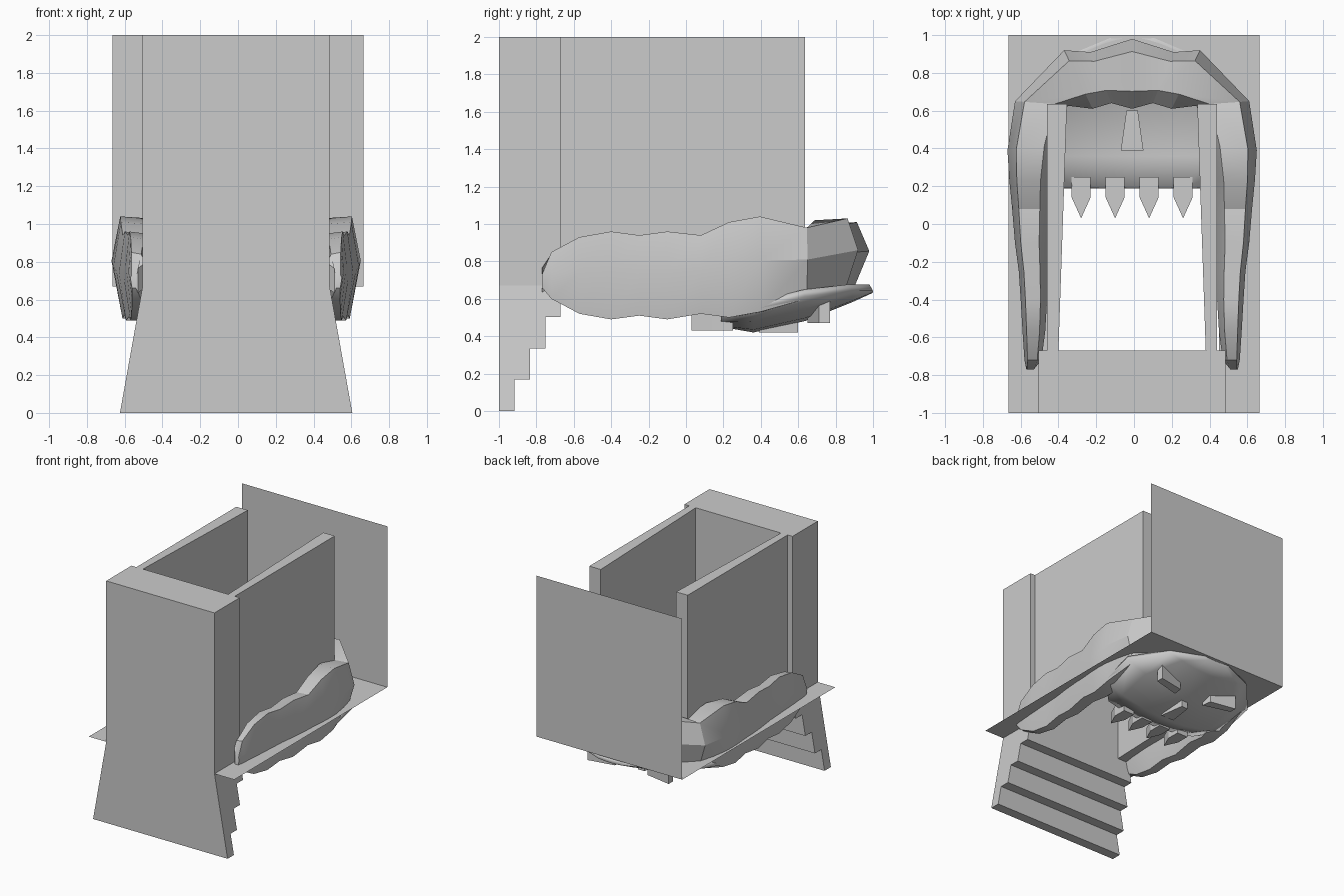
import bpy, bmesh, math

old = bpy.data.objects.get("Cube")
if old:
    bpy.data.objects.remove(old, do_unlink=True)

GREY = (0.6, 0.6, 0.6, 1)
mat = bpy.data.materials.new("plain_grey")
mat.use_nodes = True
mat.diffuse_color = GREY
mat.node_tree.nodes["Principled BSDF"].inputs["Base Color"].default_value = GREY
CX = -0.01  # centre line of the chair and jaw


def make(name, bm, mirror=False, smooth=False, x=CX):
    bmesh.ops.recalc_face_normals(bm, faces=bm.faces[:])
    me = bpy.data.meshes.new(name)
    bm.to_mesh(me)
    bm.free()
    me.materials.append(mat)
    ob = bpy.data.objects.new(name, me)
    ob.location.x = x
    bpy.context.collection.objects.link(ob)
    if mirror:
        mod = ob.modifiers.new("mirror", 'MIRROR')
        mod.use_clip = True
    if smooth:
        bpy.ops.object.select_all(action='DESELECT')
        ob.select_set(True)
        bpy.context.view_layer.objects.active = ob
        bpy.ops.object.shade_smooth_by_angle(angle=math.radians(25))
    return ob


def loft(bm, rings, closed=True, caps=(True, True)):
    rows = [[bm.verts.new(p) for p in ring] for ring in rings]
    n = len(rows[0])
    for a, b in zip(rows, rows[1:]):
        for i in range(n if closed else n - 1):
            j = (i + 1) % n
            bm.faces.new((a[i], a[j], b[j], b[i]))
    if caps[0]:
        bm.faces.new(rows[0])
    if caps[1]:
        bm.faces.new(rows[-1])


def prism(name, outline, z0, z1, mirror=False, x=CX):
    bm = bmesh.new()
    loft(bm, [[(px, py, z) for px, py in outline] for z in (z0, z1)])
    return make(name, bm, mirror, x=x)


def sheet(name, quads):
    bm = bmesh.new()
    for q in quads:
        bm.faces.new([bm.verts.new(p) for p in q])
    return make(name, bm, x=0)


# Tall front block
W = 0.495
prism("front_block", [(-W, -1), (W, -1), (W, -0.67), (-W, -0.67)], 0.67, 2)

# Flared base, cut back in steps on the inner side
STEP = 0.67 / 4


def half_width(z):
    return W + 0.12 * (1 - z / 0.67)


for i in range(4):
    z0, z1 = i * STEP, (i + 1) * STEP
    depth = -1 + 0.0825 * (i + 1)
    bm = bmesh.new()
    rings = []
    for z in (z0, z1):
        w = half_width(z)
        rings.append([(-w, -1, z), (w, -1, z), (w, depth, z), (-w, depth, z)])
    loft(bm, rings)
    make("base_step_%d" % (i + 1), bm)

# Tapered side walls
prism("side_walls", [(0.45, -0.67), (0.45, 0.635), (0.345, 0.635), (0.39, -0.67)],
      0.67, 2, mirror=True)

# Thin back panel and floor around the opening
E, F = 0.665, 0.67
sheet("back_panel", [[(-E, 1, F), (E, 1, F), (E, 1, 2), (-E, 1, 2)]])
sheet("floor_panel", [
    [(s * 0.45, -1, F), (s * E, -1, F), (s * E, 1, F), (s * 0.45, 1, F)] for s in (-1, 1)
] + [[(-0.45, 0.64, F), (0.45, 0.64, F), (0.45, 1, F), (-0.45, 1, F)]])

# Horseshoe jaw: outer x, y, inner x, y, top z, bottom z
stations = [
    (0.56, -0.77, 0.52, -0.77, 0.73, 0.66),
    (0.57, -0.72, 0.48, -0.72, 0.85, 0.60),
    (0.58, -0.57, 0.46, -0.57, 0.93, 0.52),
    (0.59, -0.40, 0.45, -0.40, 0.96, 0.49),
    (0.60, -0.25, 0.45, -0.25, 0.94, 0.51),
    (0.62, -0.10, 0.45, -0.10, 0.96, 0.49),
    (0.635, 0.08, 0.44, 0.08, 0.94, 0.52),
    (0.65, 0.23, 0.43, 0.23, 1.01, 0.50),
    (0.66, 0.39, 0.40, 0.42, 1.04, 0.53),
    (0.62, 0.65, 0.34, 0.63, 0.98, 0.60),
    (0.36, 0.92, 0.21, 0.61, 1.03, 0.65),
    (0.22, 0.91, 0.11, 0.64, 1.00, 0.66),
    (0.00, 0.98, 0.00, 0.61, 1.01, 0.66),
]
rings = []
for ox, oy, ix, iy, top, bot in stations:
    def across(t):
        return ox + (ix - ox) * t, oy + (iy - oy) * t
    mid = (top + bot) / 2 + 0.02
    rings.append([(*across(0), mid), (*across(0.18), top), (*across(0.75), top - 0.01),
                  (*across(1), mid + 0.05), (*across(1), mid - 0.08),
                  (*across(0.75), bot), (*across(0.22), bot)])
bm = bmesh.new()
loft(bm, rings, caps=(True, False))
make("jaw", bm, mirror=True, smooth=True)

# Snout under the floor: y, half width, centre z, edge z
rows = [(0.19, 0.42, 0.47, 0.52), (0.36, 0.60, 0.44, 0.56), (0.63, 0.60, 0.50, 0.63),
        (0.88, 0.38, 0.60, 0.66), (0.99, 0.12, 0.65, 0.66)]
bm = bmesh.new()
loft(bm, [[(w * t, y, zc + (ze - zc) * t * t) for t in (0, 0.35, 0.7, 1)]
          for y, w, zc, ze in rows], closed=False, caps=(False, False))
snout = make("snout", bm, mirror=True, smooth=True)
thick = snout.modifiers.new("thickness", 'SOLIDIFY')
thick.thickness = 0.04
thick.offset = 0

# Row of four teeth
for i in range(4):
    prism("tooth_%d" % (i + 1),
          [(-0.05, 0.25), (-0.05, 0.14), (0, 0.03), (0.05, 0.14), (0.05, 0.25)],
          0.43, 0.52, x=CX + (i - 1.5) * 0.18)

# Raised brows and nose on the underside
prism("brows", [(0.14, 0.65), (0.37, 0.71), (0.37, 0.77), (0.15, 0.73)], 0.47, 0.63, mirror=True)
prism("nose", [(-0.06, 0.39), (0.06, 0.39), (0.03, 0.6), (-0.03, 0.6)], 0.42, 0.54)
